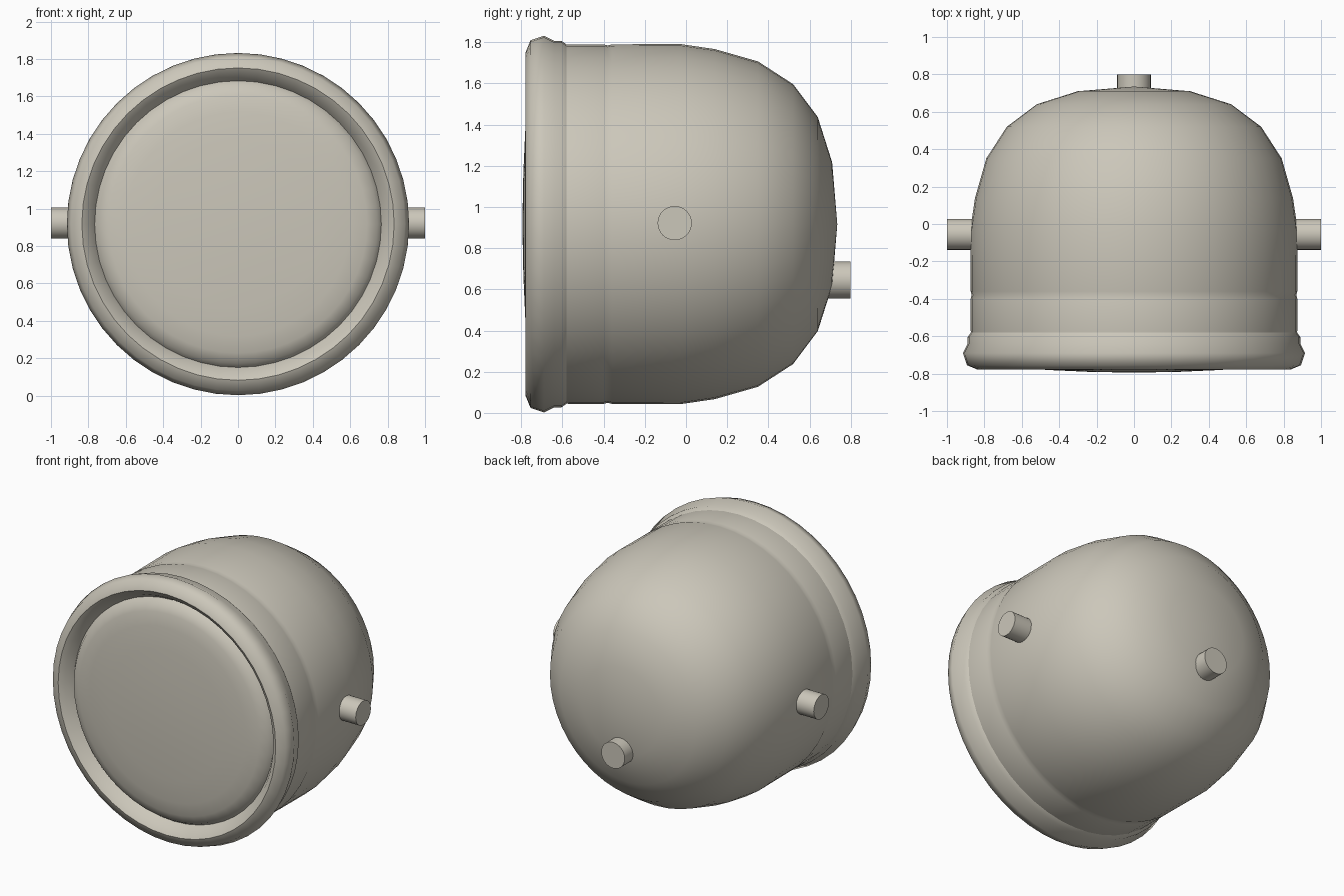
import bpy, bmesh, math
from mathutils import Matrix

if "Cube" in bpy.data.objects:
    bpy.data.objects.remove(bpy.data.objects["Cube"])

AXIS_Z = 0.917   # height of the main axis
SEG = 48

mat = bpy.data.materials.new("warm grey")
mat.diffuse_color = (0.60, 0.57, 0.49, 1)
mat.use_nodes = True
mat.node_tree.nodes["Principled BSDF"].inputs["Base Color"].default_value = mat.diffuse_color


def finish(name, bm, angle):
    bmesh.ops.recalc_face_normals(bm, faces=bm.faces)
    me = bpy.data.meshes.new(name)
    bm.to_mesh(me)
    bm.free()
    me.materials.append(mat)
    ob = bpy.data.objects.new(name, me)
    bpy.context.collection.objects.link(ob)
    bpy.ops.object.select_all(action='DESELECT')
    ob.select_set(True)
    bpy.context.view_layer.objects.active = ob
    bpy.ops.object.shade_smooth_by_angle(angle=math.radians(angle))
    return ob


def lathe(name, profile, angle=40):
    """Turn a (radius, y) profile around the long axis."""
    bm = bmesh.new()
    rings = []
    for r, y in profile:
        if r == 0:
            rings.append([bm.verts.new((0, y, AXIS_Z))])
        else:
            rings.append([bm.verts.new((r * math.cos(2 * math.pi * i / SEG), y,
                                        AXIS_Z + r * math.sin(2 * math.pi * i / SEG)))
                          for i in range(SEG)])
    for a, b in zip(rings, rings[1:]):
        for i in range(SEG):
            j = (i + 1) % SEG
            quad = [a[i % len(a)], a[j % len(a)], b[j % len(b)], b[i % len(b)]]
            bm.faces.new(list(dict.fromkeys(quad)))
    return finish(name, bm, angle)


def pin(name, radius, length, centre, rotation):
    bm = bmesh.new()
    bmesh.ops.create_cone(bm, cap_ends=True, segments=32, radius1=radius,
                          radius2=radius, depth=length,
                          matrix=Matrix.Translation(centre) @ rotation)
    finish(name, bm, 40)


# domed housing, open towards the rim
lathe("housing", [(0.865, -0.64), (0.873, -0.57), (0.873, -0.40), (0.868, -0.38),
                  (0.873, -0.36), (0.875, -0.03), (0.85, 0.14), (0.79, 0.35),
                  (0.68, 0.52), (0.52, 0.64), (0.30, 0.71), (0, 0.735)])

# rim with a rolled outer edge and an inner slope down to the lens
lathe("rim", [(0.865, -0.57), (0.89, -0.605), (0.89, -0.64), (0.915, -0.69),
              (0.893, -0.755), (0.835, -0.779), (0.80, -0.755), (0.765, -0.70)], 50)

# convex front lens
lathe("lens", [(0.768, -0.70), (0.745, -0.735), (0.69, -0.757), (0.60, -0.771),
               (0.45, -0.781), (0.25, -0.79), (0, -0.795)], 60)

# side pins and rear pin
for side, label in ((1, "right"), (-1, "left")):
    pin(label + "_pin", 0.083, 0.20, (side * 0.90, -0.055, AXIS_Z + 0.005),
        Matrix.Rotation(math.pi / 2, 4, 'Y'))
pin("rear_pin", 0.09, 0.16, (0, 0.72, 0.645), Matrix.Rotation(math.pi / 2, 4, 'X'))
